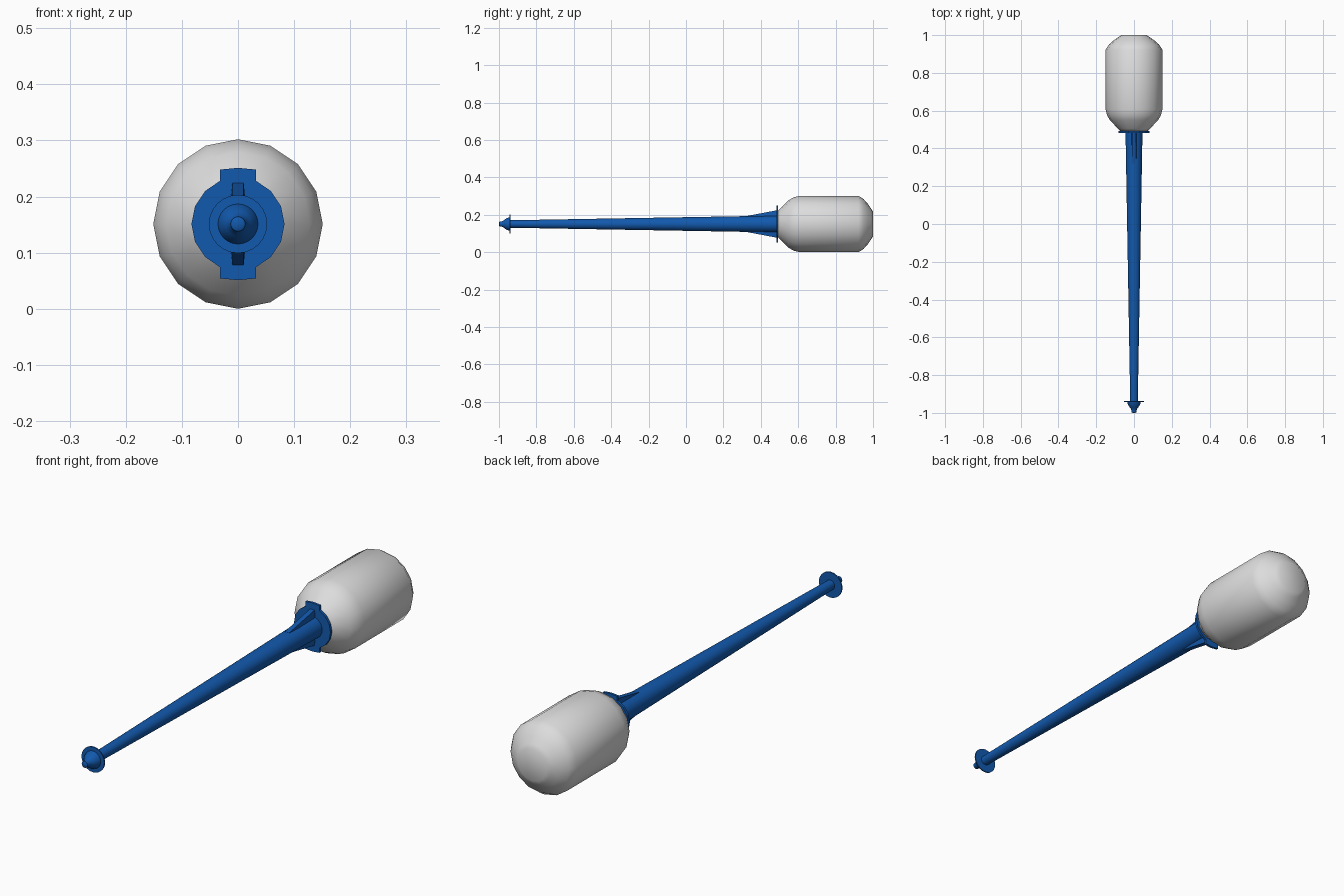
import bpy, bmesh, math

if "Cube" in bpy.data.objects:
    bpy.data.objects.remove(bpy.data.objects["Cube"])

CZ = 0.151  # height of the long axis

def material(name, rgb):
    m = bpy.data.materials.new(name)
    m.diffuse_color = (*rgb, 1)
    m.use_nodes = True
    m.node_tree.nodes["Principled BSDF"].inputs["Base Color"].default_value = m.diffuse_color
    return m

BLUE = material("blue plastic", (0.006, 0.1, 0.42))
GREY = material("light grey", (0.72, 0.72, 0.72))

def finish(name, bm, mat, angle=40):
    bmesh.ops.recalc_face_normals(bm, faces=bm.faces)
    me = bpy.data.meshes.new(name)
    bm.to_mesh(me)
    bm.free()
    me.materials.append(mat)
    ob = bpy.data.objects.new(name, me)
    bpy.context.collection.objects.link(ob)
    bpy.ops.object.select_all(action='DESELECT')
    ob.select_set(True)
    bpy.context.view_layer.objects.active = ob
    bpy.ops.object.shade_smooth_by_angle(angle=math.radians(angle))
    return ob

def loft(name, rings, mat, angle=40):
    """Join closed rings of points and cap both ends."""
    bm = bmesh.new()
    loops = [[bm.verts.new(p) for p in ring] for ring in rings]
    n = len(loops[0])
    for a, b in zip(loops, loops[1:]):
        for i in range(n):
            j = (i + 1) % n
            bm.faces.new((a[i], a[j], b[j], b[i]))
    bm.faces.new(loops[0])
    bm.faces.new(loops[-1])
    return finish(name, bm, mat, angle)

def turned(name, profile, sides, mat, angle=40):
    """Lathe (y, radius) pairs around the long axis."""
    rings = []
    for y, r in profile:
        rings.append([(r * math.sin(2 * math.pi * i / sides), y,
                       CZ + r * math.cos(2 * math.pi * i / sides)) for i in range(sides)])
    return loft(name, rings, mat, angle)

# rounded head
turned("head", [(0.49, 0.07), (0.505, 0.085), (0.55, 0.128), (0.575, 0.142), (0.608, 0.151),
                (0.922, 0.151), (0.95, 0.133), (0.972, 0.108), (0.99, 0.082), (1.0, 0.066)],
       16, GREY, 50)

# tapered handle
turned("handle", [(-0.94, 0.02), (0.49, 0.045)], 24, BLUE)

# end guard and tip
turned("end_disc", [(-0.943, 0.052), (-0.938, 0.052)], 24, BLUE)
turned("end_tip", [(-1.0, 0.008), (-0.997, 0.013), (-0.98, 0.015), (-0.972, 0.022),
                   (-0.957, 0.032), (-0.942, 0.036)], 24, BLUE)

# collar outline: disc with a tab above and below
half = [(0.032, 0.097), (0.032, 0.077)]
for k in range(1, 6):
    a = math.radians(22.5 * (k + 1))
    if 30 < math.degrees(a) < 150:
        half.append((0.083 * math.sin(a), 0.083 * math.cos(a)))
half += [(0.032, -0.077), (0.032, -0.097)]
outline = [(0, 0.1)] + half + [(0, -0.1)] + [(-x, z) for x, z in reversed(half)]
loft("collar", [[(x, y, CZ + z) for x, z in outline] for y in (0.483, 0.493)], BLUE, 20)

# ribs bracing the collar, above and below the handle
for name, s in (("upper_rib", 1), ("lower_rib", -1)):
    sections = [(0.32, 0.042), (0.485, 0.073)]
    loft(name, [[(-0.015, y, CZ + s * 0.025), (0.015, y, CZ + s * 0.025),
                 (0.010, y, CZ + s * top), (-0.010, y, CZ + s * top)] for y, top in sections],
         BLUE, 20)
